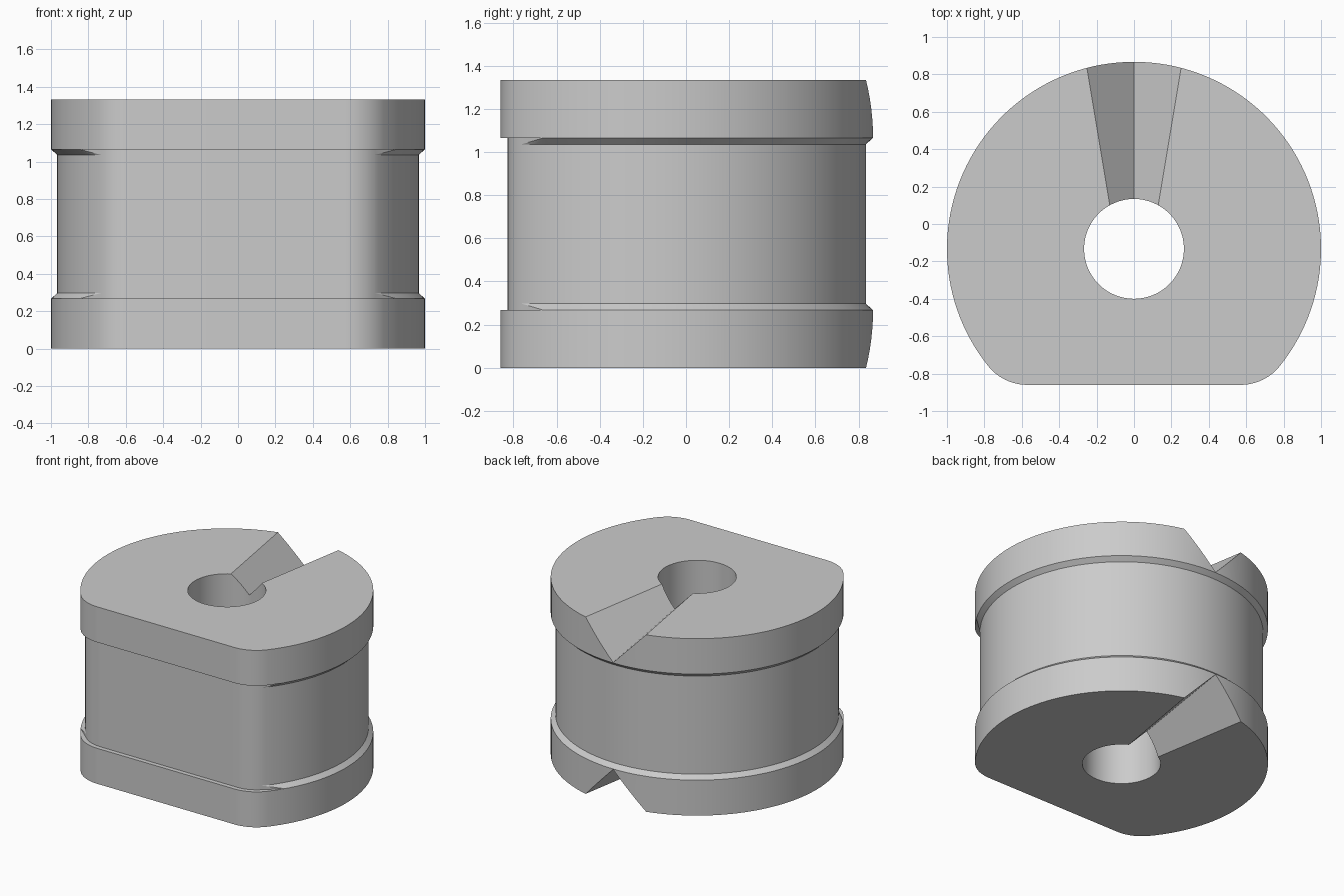
import bpy, bmesh, math
from math import sin, cos, radians

if "Cube" in bpy.data.objects:
    bpy.data.objects.remove(bpy.data.objects["Cube"])

H, CY = 1.333, -0.133           # height, y of the bore axis
FLANGE, LIP = 0.267, 0.03       # flange height, bevel rise in the groove
CORNER = (0.571, -0.593)        # centre of the front corner rounding


def on_circle(r, deg):
    return (r * cos(radians(deg)), CY + r * sin(radians(deg)))


def on_corner(r, deg):
    return (CORNER[0] + r * cos(radians(deg)), CORNER[1] + r * sin(radians(deg)))


# Half outline from the back (90 deg) to the front flat: (outer, inner, has_bevel)
half = []
N = 48
for i in range(N + 1):
    a = 90 - 121.8 * i / N
    half.append((on_circle(1, a), on_circle(0.967, a), True))
start = on_circle(1, -31.8)
for p in (on_circle(0.967, -35.3), on_circle(0.967, -38.9), on_corner(0.2335, -46)):
    half.append((start, p, True))
# bevel ends; the ledge runs flat around the front
end = on_corner(0.2335, -46.6)
for p in (start, on_circle(1, -34.2), on_circle(1, -36.5), on_circle(1, -38.9), on_corner(0.267, -43)):
    half.append((p, end, False))
for i in range(11):
    a = -47.5 - 42.5 * i / 10
    half.append((on_corner(0.267, a), on_corner(0.2335, a), False))

mirrored = [((-o[0], o[1]), (-n[0], n[1]), b) for o, n, b in reversed(half[1:])]
outline = half + mirrored


def level(kind, z, lip=0):
    return [(*(c[kind]), z + (lip if c[2] else 0)) for c in outline]


def new_object(name, bm):
    bmesh.ops.recalc_face_normals(bm, faces=bm.faces)
    mesh = bpy.data.meshes.new(name)
    bm.to_mesh(mesh)
    bm.free()
    ob = bpy.data.objects.new(name, mesh)
    bpy.context.collection.objects.link(ob)
    return ob


# Grooved body, lofted through six outlines
rings = [level(0, 0), level(0, FLANGE), level(1, FLANGE, LIP),
         level(1, H - FLANGE, -LIP), level(0, H - FLANGE), level(0, H)]
bm = bmesh.new()
loops = [[bm.verts.new(p) for p in ring] for ring in rings]
count = len(outline)
for low, high in zip(loops, loops[1:]):
    for i in range(count):
        j = (i + 1) % count
        bm.faces.new((low[i], low[j], high[j], high[i]))
bm.faces.new(loops[0])
bm.faces.new(loops[-1])
bmesh.ops.remove_doubles(bm, verts=bm.verts, dist=1e-5)
body = new_object("grooved_bushing", bm)

grey = bpy.data.materials.new("plain_grey")
grey.diffuse_color = (0.6, 0.6, 0.6, 1)
grey.use_nodes = True
grey.node_tree.nodes["Principled BSDF"].inputs["Base Color"].default_value = grey.diffuse_color
body.data.materials.append(grey)

# Bore cutter
bm = bmesh.new()
bmesh.ops.create_cone(bm, cap_ends=True, segments=64, radius1=0.267, radius2=0.267, depth=3)
bmesh.ops.translate(bm, verts=bm.verts, vec=(0, CY, H / 2))
cutters = [new_object("bore_cutter", bm)]


# Tapered V notch cutters, top and bottom
def notch(name, z, direction):
    bm = bmesh.new()
    ends = []
    for y in (CY, 1.1):
        w = 0.0925 + 0.167 * y + 0.02
        k = 1.5                              # extend the V above the face
        d = w * 1.025
        ends.append([bm.verts.new((x, y, z + direction * h)) for x, h in
                     ((0, -d), (w * k, d * (k - 1)), (-w * k, d * (k - 1)))])
    a, b = ends
    bm.faces.new(a)
    bm.faces.new(b)
    for i in range(3):
        j = (i + 1) % 3
        bm.faces.new((a[i], a[j], b[j], b[i]))
    return new_object(name, bm)


cutters += [notch("top_notch_cutter", H, 1), notch("bottom_notch_cutter", 0, -1)]

bpy.context.view_layer.objects.active = body
body.select_set(True)
for c in cutters:
    m = body.modifiers.new(c.name, 'BOOLEAN')
    m.operation = 'DIFFERENCE'
    m.solver = 'EXACT'
    m.object = c
    bpy.ops.object.modifier_apply(modifier=m.name)
    bpy.data.objects.remove(c)

bpy.ops.object.shade_smooth_by_angle(angle=radians(25))
